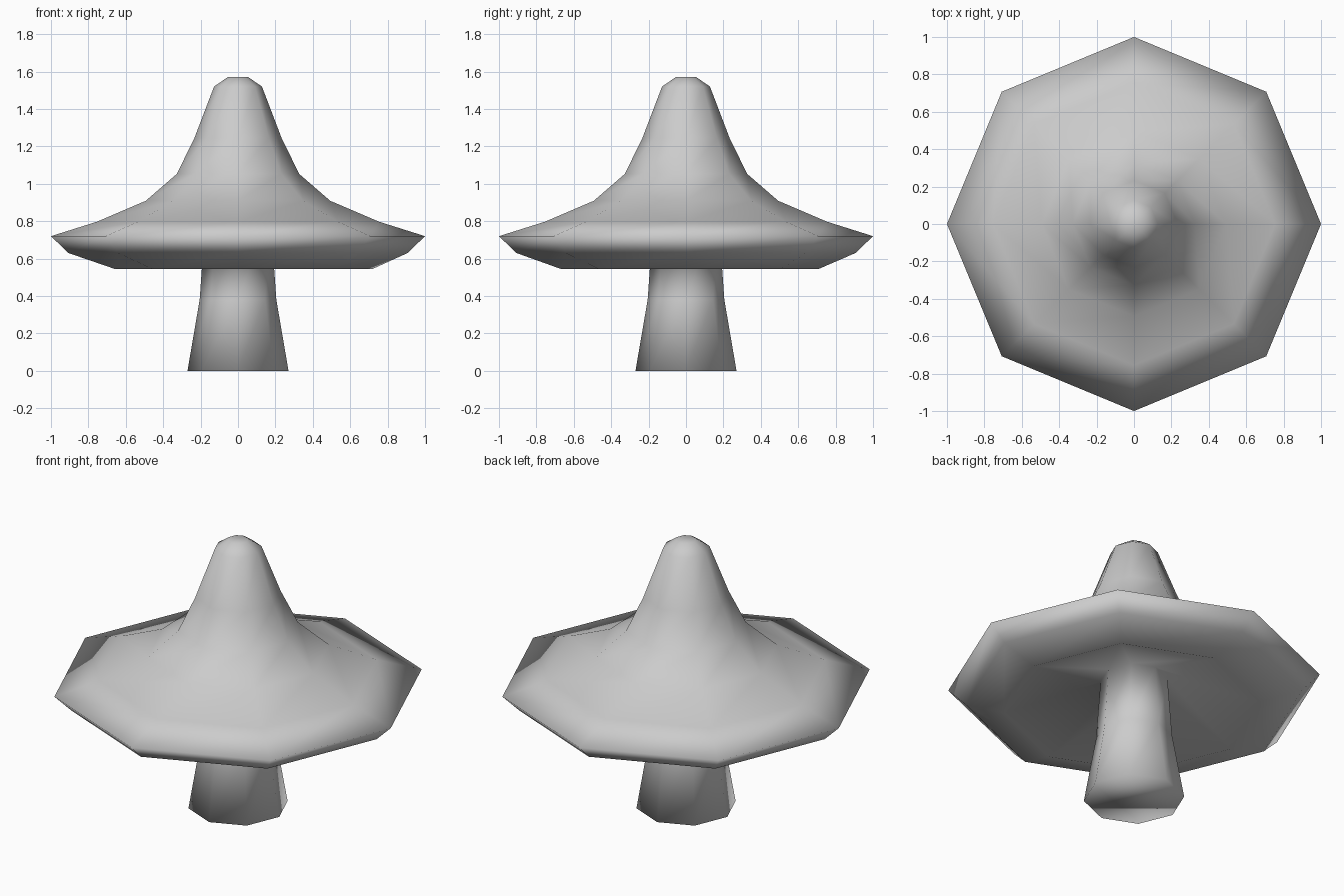
import bpy, bmesh
from math import cos, sin, pi

if "Cube" in bpy.data.objects:
    bpy.data.objects.remove(bpy.data.objects["Cube"])

SIDES = 8

# Profile rings from stem base to cap tip: radius, z, x offset, y offset
STEM = [(0.27, 0.0, 0, 0), (0.205, 0.38, 0, 0), (0.18, 0.735, 0, 0)]
CAP_UNDERSIDE = [(0.69, 0.545, 0.03, 0.02), (0.907, 0.63, 0, 0)]
CAP_TOP = [(1.0, 0.72, 0, 0), (0.755, 0.797, 0, 0), (0.493, 0.909, 0, 0),
           (0.327, 1.053, 0, 0), (0.233, 1.245, 0, 0),
           (0.128, 1.52, 0, 0), (0.055, 1.57, 0, 0)]


def add_ring(bm, r, z, dx, dy):
    return [bm.verts.new((dx + r * cos(2 * pi * i / SIDES),
                          dy + r * sin(2 * pi * i / SIDES), z))
            for i in range(SIDES)]


# Mushroom: one continuous skin, closed at base and tip
bm = bmesh.new()
rings = [add_ring(bm, *p) for p in STEM + CAP_UNDERSIDE + CAP_TOP]
for low, high in zip(rings, rings[1:]):
    for i in range(SIDES):
        j = (i + 1) % SIDES
        bm.faces.new((low[i], low[j], high[j], high[i]))
bm.faces.new(rings[0][::-1])
bm.faces.new(rings[-1])

# Smooth shading everywhere, as the stem blends into the cap
for f in bm.faces:
    f.smooth = True
bmesh.ops.recalc_face_normals(bm, faces=bm.faces)

mesh = bpy.data.meshes.new("mushroom")
bm.to_mesh(mesh)
bm.free()
bpy.context.collection.objects.link(bpy.data.objects.new("mushroom", mesh))
